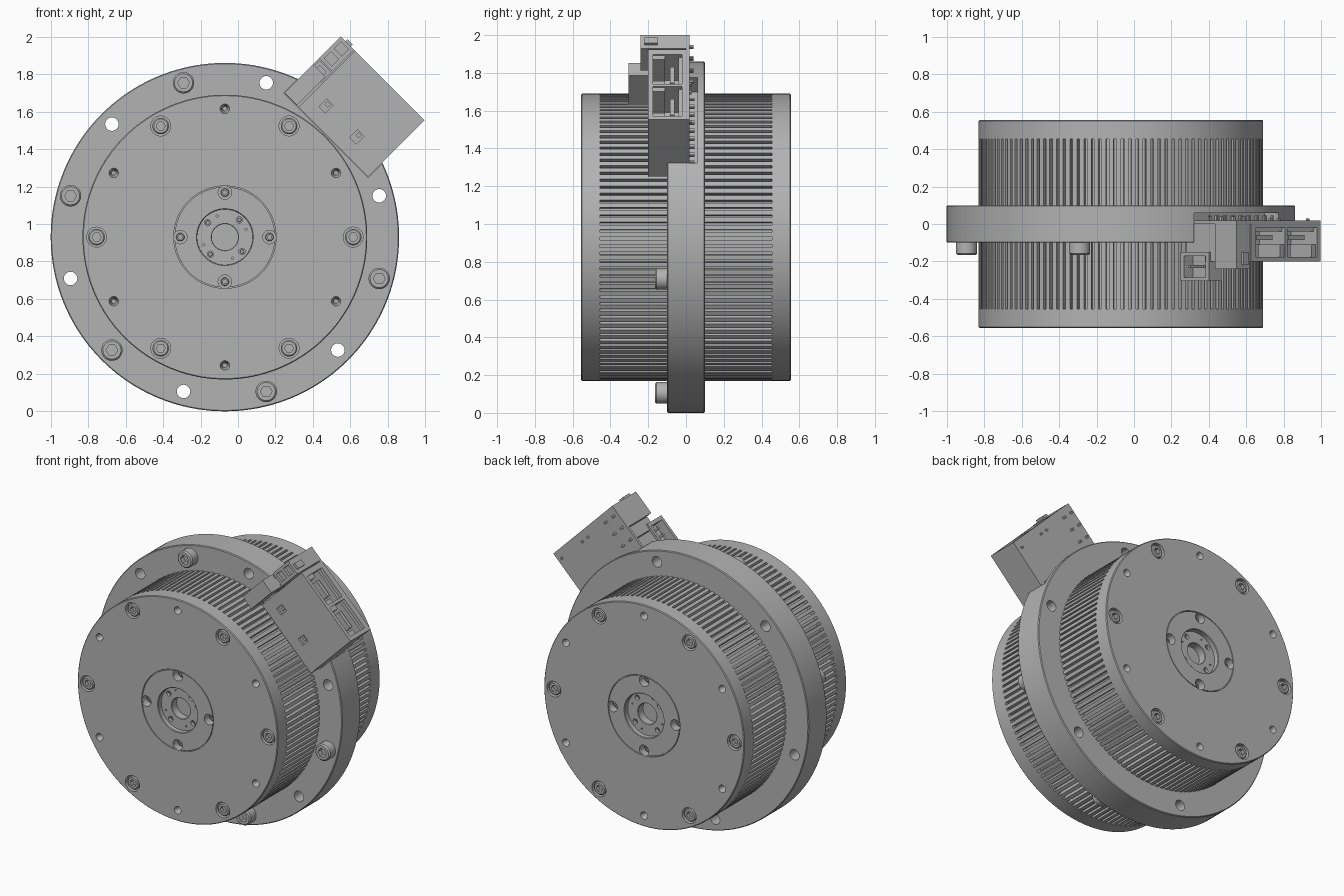
import bpy, bmesh
from math import cos, sin, pi, radians, degrees

cube = bpy.data.objects.get("Cube")
if cube:
    bpy.data.objects.remove(cube, do_unlink=True)

CX, CZ = -0.07, 0.93          # motor axis
DIAG = 0.7071                 # controller sits along the 45 degree radius

grey = bpy.data.materials.new("machined grey")
grey.use_nodes = True
grey.diffuse_color = (0.45, 0.45, 0.45, 1)
grey.node_tree.nodes["Principled BSDF"].inputs["Base Color"].default_value = grey.diffuse_color


def lathe(bm, rings, n=32, r=0.0, angle=0.0, sign=1):
    """Loft rings of (radius, y, is_hex) about the y axis; the centre is polar."""
    ox, oz = CX + r * cos(radians(angle)), CZ + r * sin(radians(angle))
    loops = []
    for radius, y, *is_hex in rings:
        loop = []
        for i in range(n):
            a = 2 * pi * i / n
            k = cos(pi / 6) / cos(radians(degrees(a) % 60 - 30)) if is_hex else 1
            loop.append(bm.verts.new((ox + radius * k * cos(a), sign * y, oz + radius * k * sin(a))))
        loops.append(loop)
    for a, b in zip(loops, loops[1:]):
        for i in range(n):
            j = (i + 1) % n
            bm.faces.new((a[i], a[j], b[j], b[i]))
    bm.faces.new(loops[0])
    bm.faces.new(loops[-1])


def box(bm, r0, r1, v0, v1, y0, y1):
    """Box in the controller frame: r runs outward, v runs across."""
    v = [bm.verts.new((CX + DIAG * (r - t), y, CZ + DIAG * (r + t)))
         for r in (r0, r1) for t in (v0, v1) for y in (y0, y1)]
    for f in ((0, 1, 3, 2), (4, 6, 7, 5), (0, 4, 5, 1), (2, 3, 7, 6), (0, 2, 6, 4), (1, 5, 7, 3)):
        bm.faces.new([v[i] for i in f])


def finish(bm, name, cutter=None):
    bmesh.ops.recalc_face_normals(bm, faces=bm.faces[:])
    mesh = bpy.data.meshes.new(name)
    bm.to_mesh(mesh)
    bm.free()
    mesh.materials.append(grey)
    ob = bpy.data.objects.new(name, mesh)
    bpy.context.collection.objects.link(ob)
    bpy.ops.object.select_all(action='DESELECT')
    bpy.context.view_layer.objects.active = ob
    ob.select_set(True)
    if cutter:
        tool = bpy.data.objects.new("cutter", bpy.data.meshes.new("cutter"))
        bmesh.ops.recalc_face_normals(cutter, faces=cutter.faces[:])
        cutter.to_mesh(tool.data)
        cutter.free()
        tool.hide_render = True
        bpy.context.collection.objects.link(tool)
        mod = ob.modifiers.new("holes", 'BOOLEAN')
        mod.operation, mod.solver, mod.object = 'DIFFERENCE', 'EXACT', tool
        bpy.ops.object.modifier_apply(modifier=mod.name)
        bpy.data.objects.remove(tool, do_unlink=True)
    bpy.ops.object.shade_smooth_by_angle(angle=radians(30))
    return ob


def boxes(name, specs, cuts=()):
    bm = bmesh.new()
    for s in specs:
        box(bm, *s)
    cutter = None
    if cuts:
        cutter = bmesh.new()
        for c in cuts:
            box(cutter, *c)
    return finish(bm, name, cutter)


def socket_bolt(bm, radius, base, top, r, angle, sign):
    e = 0.15 * radius
    lathe(bm, [(radius, base), (radius, top - e), (radius - e, top), (radius * 0.55, top, True),
               (radius * 0.55, top - radius * 0.6, True)], 36, r, angle, sign)


# Mounting flange with through holes and a seat for the controller
bm, cut = bmesh.new(), bmesh.new()
lathe(bm, [(0.925, -0.1), (0.93, -0.095), (0.93, 0.095), (0.925, 0.1)], 160)
for k in range(6):
    lathe(cut, [(0.036, -0.2), (0.036, 0.2)], 24, 0.853, 15 + 60 * k)
box(cut, 0.766, 1.1, -0.317, 0.322, -0.2, 0.06)
finish(bm, "mounting_flange", cut)

bm = bmesh.new()
for k in range(1, 6):
    socket_bolt(bm, 0.057, 0.09, 0.165, 0.853, 45 + 60 * k, -1)
finish(bm, "flange_bolts")

# The two drum halves
SLOTS = 120
for sign, side in ((-1, "front"), (1, "rear")):
    # Slotted cooling section
    bm = bmesh.new()
    outline = []
    for i in range(SLOTS):
        for t, r in ((0, 0.76), (0.3, 0.76), (0.6, 0.76), (0.6, 0.725), (1, 0.725)):
            a = 2 * pi * (i + t) / SLOTS
            outline.append(bm.verts.new((CX + r * cos(a), sign * 0.05, CZ + r * sin(a))))
    face = bm.faces.new(outline)
    ext = bmesh.ops.extrude_face_region(bm, geom=[face])
    for v in ext["geom"]:
        if isinstance(v, bmesh.types.BMVert):
            v.co.y = sign * 0.456
    finish(bm, side + "_slotted_drum")

    # End cover with ring groove, recessed hub and drilled holes
    bm, cut = bmesh.new(), bmesh.new()
    lathe(bm, [(0.76, 0.455), (0.76, 0.55), (0.755, 0.555), (0.273, 0.555), (0.273, 0.545),
               (0.268, 0.545), (0.268, 0.555), (0.152, 0.555), (0.148, 0.551), (0.148, 0.52),
               (0.073, 0.52), (0.07, 0.517), (0.07, 0.465)], 160, sign=sign)
    for k in range(6):
        lathe(cut, [(0.053, 0.49), (0.053, 0.6)], 32, 0.685, 60 * k, sign)
        lathe(cut, [(0.012, 0.49), (0.019, 0.54), (0.027, 0.558)], 20, 0.685, 30 + 60 * k, sign)
    for k in range(4):
        lathe(cut, [(0.036, 0.5), (0.036, 0.6)], 24, 0.238, 90 * k, sign)
        lathe(cut, [(0.017, 0.49), (0.017, 0.535)], 16, 0.12, 50 + 90 * k, sign)
        lathe(cut, [(0.006, 0.5), (0.006, 0.535)], 8, 0.12, 20 + 90 * k, sign)
    finish(bm, side + "_end_cover", cut)

    bm = bmesh.new()
    for k in range(6):
        socket_bolt(bm, 0.044, 0.48, 0.55, 0.685, 60 * k, sign)
    for k in range(4):
        socket_bolt(bm, 0.022, 0.49, 0.52, 0.238, 90 * k, sign)
        socket_bolt(bm, 0.011, 0.48, 0.505, 0.12, 50 + 90 * k, sign)
    finish(bm, side + "_cover_bolts")

# Controller circuit board with solder pins on its back
boxes("circuit_board", [(0.768, 1.194, -0.312, 0.32, 0.0, 0.018)])
bm = bmesh.new()
for i in range(8):
    for r in (0.82, 0.87):
        box(bm, r, r + 0.012, -0.27 + 0.06 * i, -0.258 + 0.06 * i, 0.015, 0.045)
for r in (0.95, 1.04, 1.13):
    for v in (0.2, 0.28):
        box(bm, r, r + 0.014, v, v + 0.014, 0.015, 0.04)
for v in (-0.28, -0.06, 0.0):
    box(bm, 1.13, 1.144, v, v + 0.014, 0.015, 0.03)
finish(bm, "solder_pins")

# Controller cover with two cable sockets and two small ports
sockets = (-0.285, -0.045)
ports = (-0.12, 0.113)
cuts = [(1.0, 1.3, v, v + 0.22, -0.175, -0.02) for v in sockets]
cuts += [(0.848, 0.906, v - 0.024, v + 0.024, -0.3, -0.185) for v in ports]
boxes("controller_cover", [(0.768, 1.194, -0.312, 0.213, -0.2, 0.0)], cuts)
bm = bmesh.new()
for v in sockets:
    # Tongue, side rails and latch step inside each socket
    box(bm, 0.99, 1.15, v + 0.05, v + 0.17, -0.085, -0.06)
    box(bm, 0.99, 1.185, v - 0.005, v + 0.03, -0.18, -0.11)
    box(bm, 0.99, 1.185, v + 0.19, v + 0.225, -0.18, -0.11)
    box(bm, 0.99, 1.17, v - 0.005, v + 0.225, -0.04, -0.015)
finish(bm, "socket_inserts")
bm = bmesh.new()
for v in ports:
    box(bm, 0.878, 0.9, v - 0.012, v + 0.012, -0.198, -0.18)
finish(bm, "port_inserts")

# Tall terminal block beside the cover
boxes("terminal_block", [(1.03, 1.194, 0.22, 0.32, -0.24, 0.0)],
      [(r, r + 0.05, 0.243, 0.3, -0.3, -0.22) for r in (1.05, 1.125)])
boxes("terminal_latch", [(1.18, 1.21, 0.245, 0.285, -0.22, -0.15)])
boxes("middle_connector", [(0.945, 1.025, 0.22, 0.31, -0.2, 0.0)],
      [(0.965, 1.005, 0.24, 0.29, -0.3, -0.18)])

# Open plug housing with contact pins
boxes("plug_housing", [(0.77, 0.985, 0.225, 0.32, -0.305, -0.15)],
      [(0.795, 0.96, 0.25, 0.4, -0.285, -0.17)])
boxes("plug_base", [(0.8, 0.94, 0.23, 0.305, -0.16, 0.0)])
boxes("plug_pins", [(r, r + 0.015, 0.24, 0.31, -0.235, -0.22) for r in (0.82, 0.87, 0.92)])
